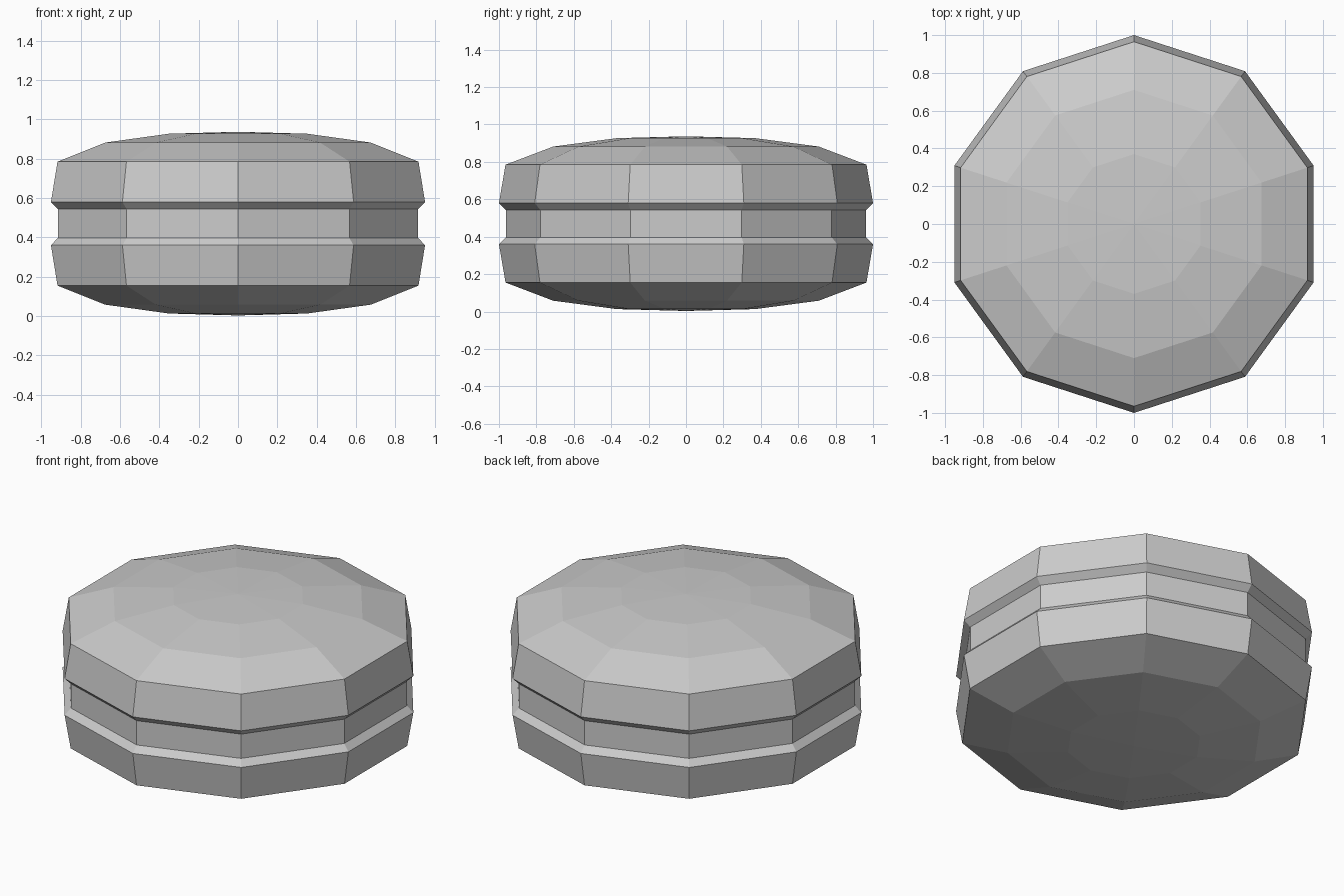
import bpy, bmesh
from math import sin, cos, pi

if "Cube" in bpy.data.objects:
    bpy.data.objects.remove(bpy.data.objects["Cube"])

SIDES = 10
MID = 0.47  # height of the symmetry plane


def lathe(name, profile):
    """Revolve (radius, z) points into a flat-faced ten-sided part."""
    bm = bmesh.new()
    rings = []
    for r, z in profile:
        if r == 0:
            rings.append([bm.verts.new((0, 0, z))] * SIDES)
        else:
            angles = [pi / 2 + 2 * pi * i / SIDES for i in range(SIDES)]
            rings.append([bm.verts.new((r * cos(a), r * sin(a), z)) for a in angles])
    for low, high in zip(rings, rings[1:]):
        for i in range(SIDES):
            j = (i + 1) % SIDES
            corners = dict.fromkeys((low[i], low[j], high[j], high[i]))
            bm.faces.new(list(corners))
    bmesh.ops.recalc_face_normals(bm, faces=bm.faces)
    mesh = bpy.data.meshes.new(name)
    bm.to_mesh(mesh)
    bm.free()
    obj = bpy.data.objects.new(name, mesh)
    bpy.context.collection.objects.link(obj)
    return obj


# Domed shell, from its pole to the lip that meets the filling
shell = [(0, 0.003), (0.37, 0.013), (0.71, 0.058), (0.965, 0.155),
         (1.0, 0.36), (0.963, 0.397)]
lathe("lower_shell", shell)
lathe("upper_shell", [(r, 2 * MID - z) for r, z in reversed(shell)])

# Recessed filling band between the shells
lathe("filling", [(0.963, 0.397), (0.963, 2 * MID - 0.397)])

# Outward normals on the open parts
for obj in bpy.context.collection.objects:
    bm = bmesh.new()
    bm.from_mesh(obj.data)
    bm.normal_update()
    for f in bm.faces:
        c = f.calc_center_median()
        c.z -= MID
        side = c.x * f.normal.x + c.y * f.normal.y + c.z * f.normal.z
        if side < 0:
            f.normal_flip()
    bm.to_mesh(obj.data)
    bm.free()
